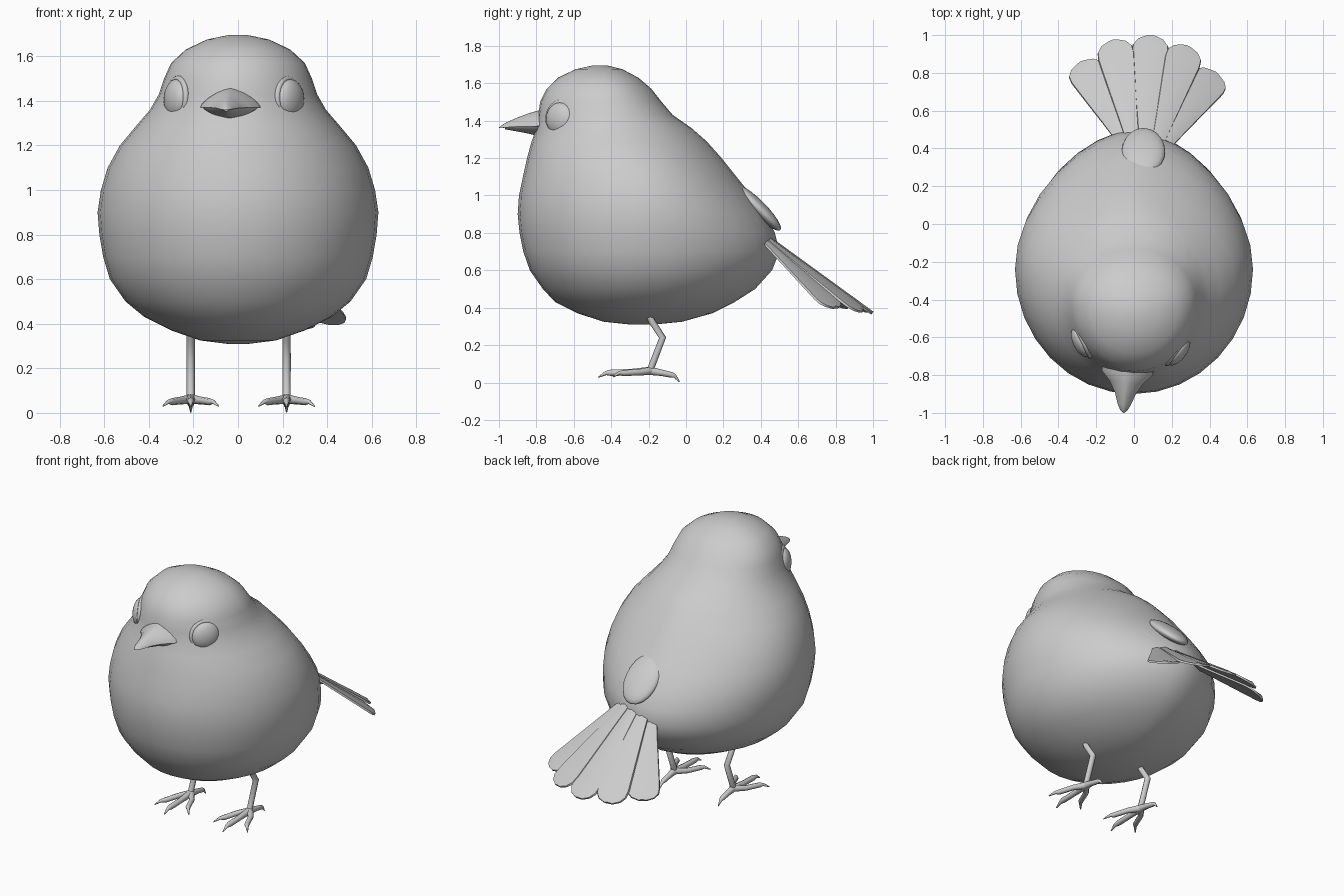
import bpy, bmesh, math
from math import sin, cos, pi, radians
from mathutils import Vector, Matrix, Euler

if "Cube" in bpy.data.objects:
    bpy.data.objects.remove(bpy.data.objects["Cube"])

# The head is turned slightly about its own axis
PIVOT = Vector((0, -0.42, 0))
TURN = Matrix.Translation(PIVOT) @ Matrix.Rotation(radians(-5.5), 4, 'Z') @ Matrix.Translation(-PIVOT)


def finish(name, bm, angle=60):
    bmesh.ops.recalc_face_normals(bm, faces=bm.faces)
    me = bpy.data.meshes.new(name)
    bm.to_mesh(me)
    bm.free()
    ob = bpy.data.objects.new(name, me)
    bpy.context.collection.objects.link(ob)
    bpy.ops.object.select_all(action='DESELECT')
    ob.select_set(True)
    bpy.context.view_layer.objects.active = ob
    bpy.ops.object.shade_smooth_by_angle(angle=radians(angle))
    return ob


def loft(name, rings, angle=60):
    bm = bmesh.new()
    vs = [[bm.verts.new(p) for p in r] for r in rings]
    n = len(vs[0])
    for a, b in zip(vs, vs[1:]):
        for i in range(n):
            j = (i + 1) % n
            bm.faces.new((a[i], a[j], b[j], b[i]))
    bm.faces.new(vs[0])
    bm.faces.new(vs[-1])
    return finish(name, bm, angle)


def ellipsoid(name, loc, size, rot):
    bm = bmesh.new()
    bmesh.ops.create_uvsphere(bm, u_segments=20, v_segments=12, radius=1)
    m = Matrix.Translation(loc) @ Euler(rot).to_matrix().to_4x4() @ Matrix.Diagonal((*size, 1))
    bmesh.ops.transform(bm, matrix=m, verts=bm.verts)
    return finish(name, bm)


# Body and head: height, front y, back y, half width, y of widest point
SECTIONS = [
    (0.31, -0.30, -0.17, 0.05, -0.24), (0.325, -0.44, -0.02, 0.17, -0.24),
    (0.37, -0.58, 0.14, 0.30, -0.24), (0.43, -0.70, 0.26, 0.42, -0.24),
    (0.50, -0.765, 0.37, 0.505, -0.24), (0.60, -0.835, 0.46, 0.575, -0.24),
    (0.70, -0.87, 0.50, 0.605, -0.24), (0.80, -0.89, 0.475, 0.622, -0.24),
    (0.90, -0.90, 0.425, 0.63, -0.24), (1.00, -0.893, 0.35, 0.615, -0.25),
    (1.10, -0.872, 0.27, 0.585, -0.27), (1.20, -0.85, 0.19, 0.53, -0.30),
    (1.29, -0.825, 0.11, 0.455, -0.34), (1.36, -0.80, 0.03, 0.395, -0.38),
    (1.43, -0.79, -0.07, 0.355, -0.41), (1.50, -0.78, -0.13, 0.332, -0.42),
    (1.57, -0.745, -0.185, 0.30, -0.43), (1.63, -0.685, -0.255, 0.235, -0.44),
    (1.675, -0.59, -0.34, 0.14, -0.45), (1.695, -0.50, -0.42, 0.045, -0.46)]
rings = []
for z, yf, yb, w, cy in SECTIONS:
    ring = []
    for i in range(32):
        a = 2 * pi * i / 32
        c, s = cos(a), sin(a)
        pinch = 1.2 if c > 0 and z < 1.3 else 1.0      # rump narrows to the tail
        x = math.copysign(abs(s) ** pinch, s) * w
        ring.append((x, cy + c * (yb - cy if c > 0 else cy - yf), z))
    rings.append(ring)
loft("body", rings, 80)

# Eyes with thin raised lids
for side, label in ((-1, "left"), (1, "right")):
    facing = Vector((side * 0.85, -0.52, 0.05)).normalized()
    rot = facing.to_track_quat('Z', 'Y').to_euler()
    eye = ellipsoid(label + "_eye", (side * 0.257, -0.65, 1.41), (0.088, 0.088, 0.045), rot)
    eye.data.transform(TURN)
    bpy.ops.mesh.primitive_torus_add(major_segments=28, minor_segments=8, major_radius=0.088,
                                     minor_radius=0.014, location=(side * 0.252, -0.645, 1.412), rotation=rot)
    lid = bpy.context.object
    lid.name = label + "_eyelid"
    lid.matrix_world = TURN @ Matrix.LocRotScale(lid.location, lid.rotation_euler, None)
    bpy.ops.object.shade_smooth()

# Beak halves: y, half width, height, mouth line z
def beak(name, stations, sign):
    rings = []
    for y, w, h, mid in stations:
        ring = []
        for i in range(11):
            c, s = cos(pi * i / 10), sin(pi * i / 10)
            ring.append((math.copysign(abs(c) ** 1.4, c) * w, y, mid + sign * h * abs(s) ** 1.4))
        rings.append(ring)
    loft(name, rings, 50).data.transform(TURN)


beak("upper_beak", [(-0.72, 0.14, 0.095, 1.372), (-0.79, 0.135, 0.085, 1.37), (-0.84, 0.09, 0.07, 1.37),
                    (-0.90, 0.055, 0.05, 1.368), (-0.96, 0.034, 0.028, 1.364), (-0.99, 0.018, 0.014, 1.361),
                    (-1.002, 0.004, 0.004, 1.36)], 1)
beak("lower_beak", [(-0.72, 0.13, 0.055, 1.37), (-0.80, 0.12, 0.05, 1.37), (-0.85, 0.078, 0.038, 1.37),
                    (-0.91, 0.045, 0.025, 1.368), (-0.97, 0.02, 0.01, 1.364)], -1)

# Fanned tail feathers
BASES = [(-0.05, 0.43, 0.75), (0.0, 0.41, 0.79), (0.06, 0.39, 0.81), (0.12, 0.41, 0.79), (0.18, 0.43, 0.75)]
TIPS = [(-0.28, 0.855, 0.40), (-0.11, 0.97, 0.38), (0.09, 0.995, 0.37), (0.28, 0.94, 0.38), (0.43, 0.80, 0.40)]
OUTLINE = [(0, 0.03), (0.3, 0.053), (0.6, 0.078), (0.85, 0.098), (0.92, 0.095), (0.97, 0.07), (1, 0.025)]
for k, (b, t) in enumerate(zip(BASES, TIPS)):
    b, t = Vector(b), Vector(t)
    d = (t - b).normalized()
    across = Vector(TIPS[min(k + 1, 4)]) - Vector(TIPS[max(k - 1, 0)])
    across = (across - d * across.dot(d)).normalized()
    up = across.cross(d).normalized() * 0.007
    rings = []
    for f, w in OUTLINE:
        p = b.lerp(t, f)
        rings.append([p - across * w - up, p + across * w - up, p + across * w * 0.95 + up * 0.6,
                      p + up * 1.6, p - across * w * 0.95 + up * 0.6])
    loft("tail_feather_%d" % (k + 1), rings, 40)

# Rump cover and folded wing tips above the tail
ellipsoid("rump_cover", (0.05, 0.385, 0.935), (0.115, 0.17, 0.04), (radians(-45), 0, 0))
ellipsoid("left_wing_tip", (-0.11, 0.355, 0.87), (0.05, 0.11, 0.04), (radians(-35), radians(-25), radians(-25)))
ellipsoid("right_wing_tip", (0.20, 0.335, 0.87), (0.05, 0.11, 0.04), (radians(-35), radians(25), radians(25)))

# Legs and feet: tapered tubes through (x, y, z, radius)
LEG = [(0, -0.21, 0.40, 0.02), (0, -0.185, 0.33, 0.018), (0, -0.125, 0.24, 0.019), (0, -0.19, 0.07, 0.018)]
ANKLE = (0, -0.19, 0.062, 0.022)
TOES = [
    [ANKLE, (0, -0.30, 0.055, 0.017), (0, -0.40, 0.052, 0.017), (0, -0.43, 0.05, 0.011), (0, -0.468, 0.028, 0.003)],
    [ANKLE, (0.05, -0.25, 0.055, 0.017), (0.085, -0.34, 0.05, 0.016), (0.10, -0.36, 0.05, 0.01),
     (0.125, -0.39, 0.03, 0.003)],
    [ANKLE, (-0.05, -0.25, 0.055, 0.017), (-0.085, -0.34, 0.05, 0.016), (-0.10, -0.36, 0.05, 0.01),
     (-0.125, -0.39, 0.03, 0.003)],
    [ANKLE, (0, -0.13, 0.052, 0.017), (0, -0.075, 0.04, 0.015), (0, -0.06, 0.035, 0.01), (0, -0.035, 0.004, 0.003)]]
for x0, label in ((-0.212, "left"), (0.218, "right")):
    cu = bpy.data.curves.new(label + "_leg", 'CURVE')
    cu.dimensions = '3D'
    cu.bevel_depth = 1.0
    cu.bevel_resolution = 2
    cu.use_fill_caps = True
    for path in [LEG] + TOES:
        sp = cu.splines.new('POLY')
        sp.points.add(len(path) - 1)
        for p, (x, y, z, r) in zip(sp.points, path):
            p.co = (x0 + x, y, z, 1)
            p.radius = r
    bpy.context.collection.objects.link(bpy.data.objects.new(label + "_leg", cu))
